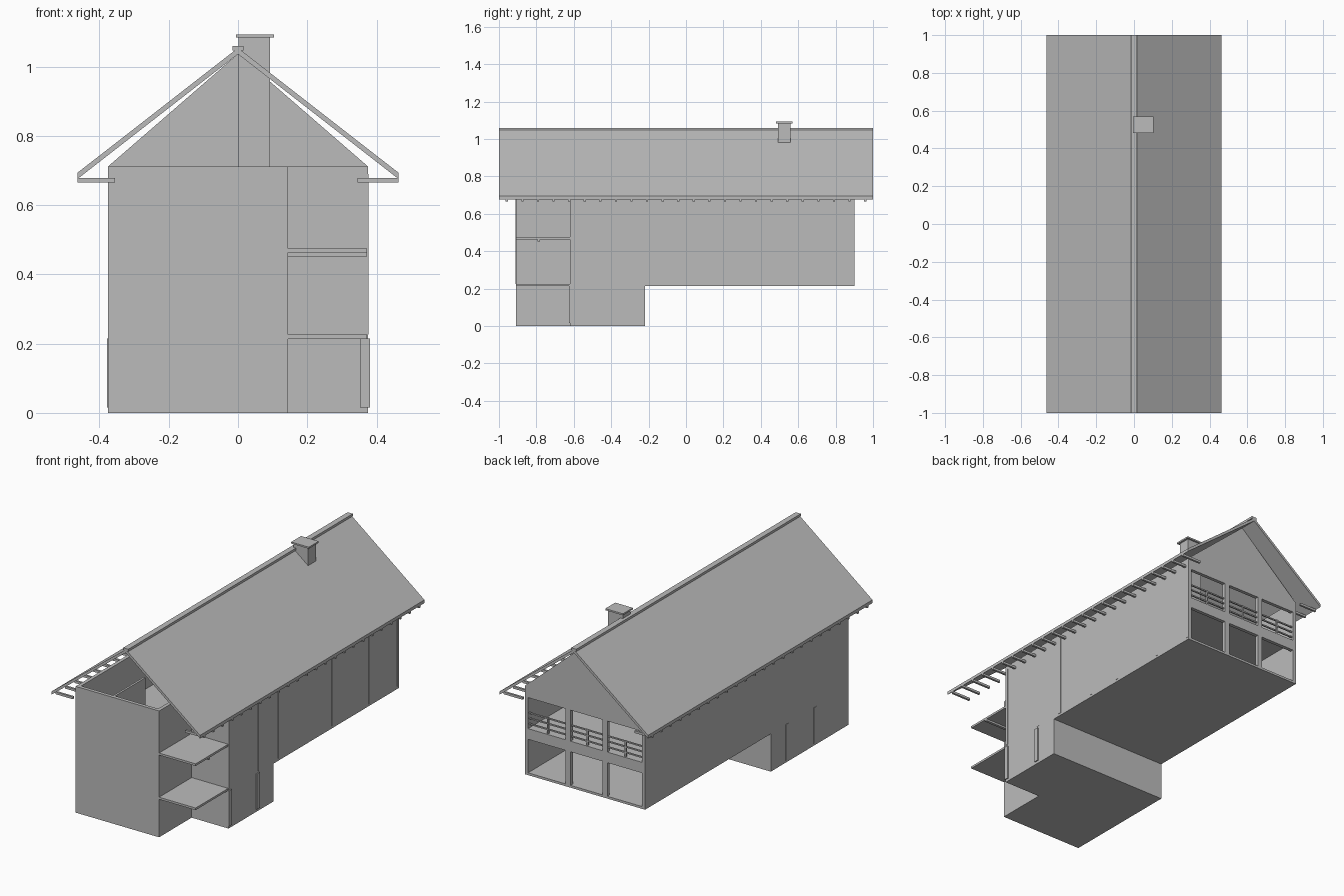
import bpy

if "Cube" in bpy.data.objects:
    bpy.data.objects.remove(bpy.data.objects["Cube"])

grey = bpy.data.materials.new("plain grey")
grey.diffuse_color = (0.5, 0.5, 0.5, 1)
grey.use_nodes = True
grey.node_tree.nodes["Principled BSDF"].inputs["Base Color"].default_value = grey.diffuse_color


def mesh(name, verts, faces):
    me = bpy.data.meshes.new(name)
    me.from_pydata(verts, [], faces)
    me.materials.append(grey)
    ob = bpy.data.objects.new(name, me)
    bpy.context.collection.objects.link(ob)
    return ob


def prism(name, profile, y0, y1):
    """Extrude an x-z outline (counter-clockwise seen from the front) along y."""
    n = len(profile)
    verts = [(x, y, z) for y in (y0, y1) for x, z in profile]
    faces = [tuple(range(n)), tuple(range(2 * n - 1, n - 1, -1))]
    faces += [(i, i + n, (i + 1) % n + n, (i + 1) % n) for i in range(n)]
    return mesh(name, verts, faces)


def box(name, x0, x1, y0, y1, z0, z1):
    return prism(name, [(x0, z0), (x1, z0), (x1, z1), (x0, z1)], y0, y1)


W, F, B, T = 0.375, -0.91, 0.90, 0.02   # half width, front, back, wall thickness
NX, NY, EAVE = 0.145, -0.62, 0.712      # corner recess and wall top
BASE_BACK = -0.22

# Outer walls: the base storey is short, the upper storeys run full length
for label, z0, z1, back in (("base", 0, 0.213, BASE_BACK), ("upper", 0.213, EAVE, B)):
    box(label + "_left_wall", -W, -W + T, F, back, z0, z1)
    box(label + "_right_wall", W - T, W, NY, back, z0, z1)
    box(label + "_front_wall", -W + T, NX, F, F + T, z0, z1)
    box(label + "_recess_side_wall", NX - T, NX, F + T, NY + T, z0, z1)
    box(label + "_recess_back_wall", NX, W - T, NY, NY + T, z0, z1)
box("base_back_wall", -W + T, W - T, BASE_BACK - T, BASE_BACK, 0, 0.213)

# Floors, fitted between the walls around the corner recess
for label, z0, z1, back in (("base", 0, 0.012, BASE_BACK - T),
                            ("first", 0.213, 0.226, B), ("second", 0.463, 0.475, B - T)):
    box(label + "_floor_main", -W + T, W - T, NY + T, back, z0, z1)
    box(label + "_floor_front", -W + T, NX - T, F + T, NY + T, z0, z1)

# Balconies in the corner recess, with a small beam under the upper one
box("lower_balcony", NX, W - 0.002, F, NY, 0.214, 0.226)
box("upper_balcony", NX, W - 0.002, F, NY, 0.463, 0.475)
box("balcony_beam", NX, W - 0.002, -0.795, -0.780, 0.452, 0.463)

# Inner partition
box("partition", -0.155, -0.143, F + T, NY, 0.475, EAVE)

# Open back facade: posts, beams and railings
for i, x in enumerate((-0.34, -0.125, 0.105, 0.34)):
    if abs(x) < 0.3:
        box("back_post", x - 0.015, x + 0.015, B - T, B, 0.226, 0.65)
box("back_middle_beam", -W + T, W - T, B - T, B, 0.415, 0.475)
box("back_top_beam", -W + T, W - T, B - T, B, 0.65, EAVE)
for x0, x1 in ((-0.355, -0.14), (-0.11, 0.09), (0.12, 0.355)):
    for z in (0.495, 0.527, 0.557):
        box("railing_bar", x0, x1, B - 0.015, B - 0.007, z, z + 0.007)
    mid = (x0 + x1) / 2
    box("railing_upright", mid - 0.004, mid + 0.004, B - 0.017, B - 0.005, 0.475, 0.565)

# Back gable
prism("back_gable", [(-W, EAVE), (W, EAVE), (0, 1.037)], B - T, B)

# Shallow strips on the right and front walls
for y in (-0.61, -0.35, -0.17, 0.095, 0.307, 0.635, 0.89):
    box("right_wall_strip", W, W + 0.002, y - 0.008, y + 0.008, 0.226, 0.69)
for x in (-0.36, -0.145):
    box("front_wall_strip", x - 0.006, x + 0.006, F - 0.002, F, 0.226, EAVE)

# Low buttress posts on both sides of the base
for y in (-0.612, -0.362):
    box("right_base_post", W - 0.022, W + 0.006, y - 0.013, y + 0.013, 0.015, 0.215)
    box("left_base_post", -W - 0.003, -W + 0.02, y - 0.013, y + 0.013, 0.015, 0.215)

# Roof slopes, ridge cap and outriggers under both eaves
E = 0.463
prism("roof_right", [(0, 1.036), (E, 0.676), (E, 0.694), (0, 1.054)], -1, 1)
prism("roof_left", [(-E, 0.676), (0, 1.036), (0, 1.054), (-E, 0.694)], -1, 1)
box("ridge_cap", -0.016, 0.016, -1, 1, 1.047, 1.06)
for i in range(24):
    y = -0.958 + i * 1.916 / 23
    box("right_outrigger", 0.345, E, y - 0.006, y + 0.006, 0.665, 0.678)
    box("left_outrigger", -E, -0.355, y - 0.006, y + 0.006, 0.665, 0.678)

# Chimney with its cap
box("chimney", 0.002, 0.093, 0.492, 0.56, 0.475, 1.084)
box("chimney_cap", -0.006, 0.104, 0.482, 0.57, 1.084, 1.093)
